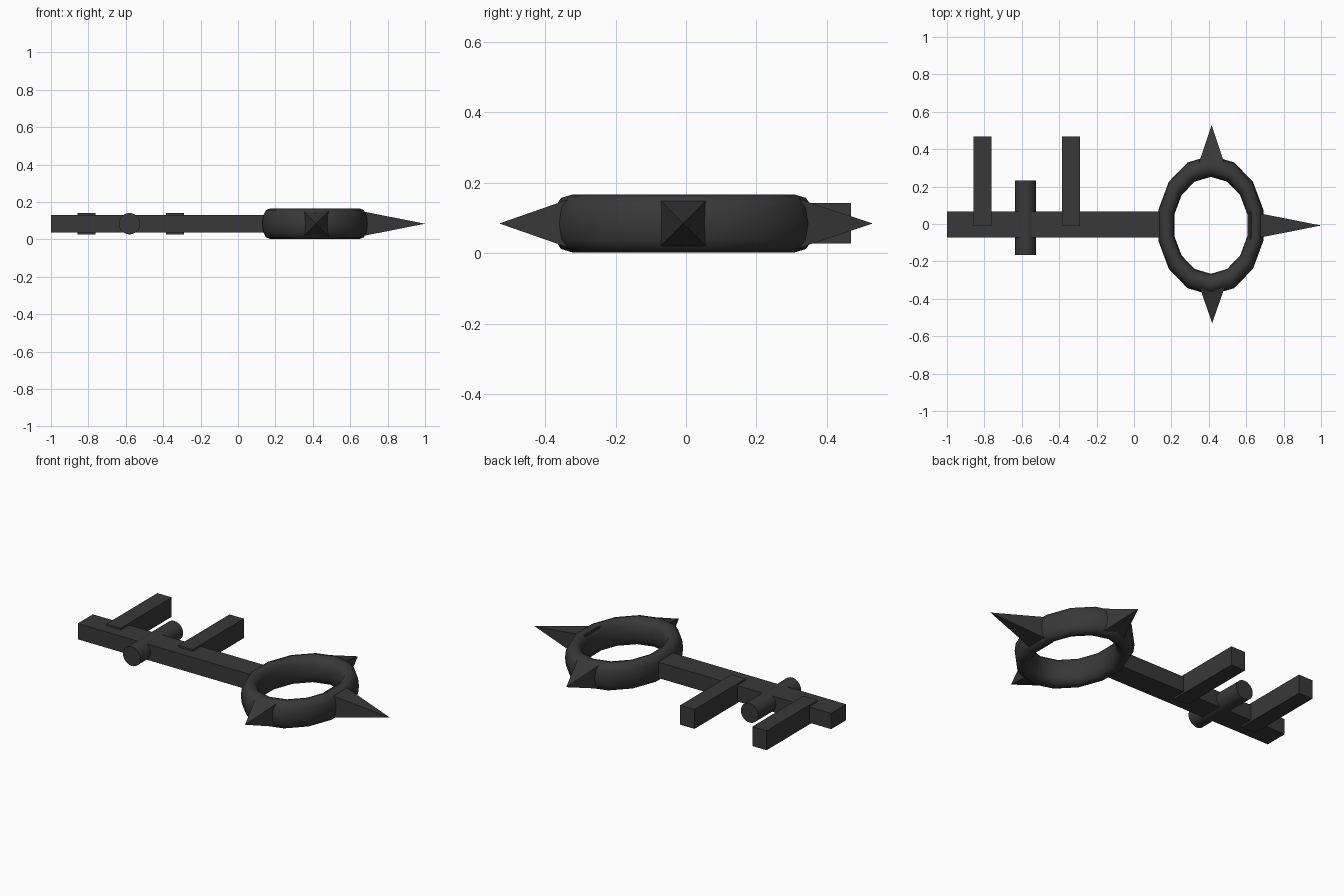
import bpy, bmesh
from math import pi, cos, sin, copysign

if "Cube" in bpy.data.objects:
    bpy.data.objects.remove(bpy.data.objects["Cube"])

ZC = 0.084  # mid height of the whole key

# dark iron colour shared by every part
iron = bpy.data.materials.new("dark_iron")
iron.diffuse_color = (0.04, 0.04, 0.04, 1)
iron.use_nodes = True
iron.node_tree.nodes["Principled BSDF"].inputs["Base Color"].default_value = iron.diffuse_color


def finish(name, bm, smooth=False):
    bmesh.ops.recalc_face_normals(bm, faces=bm.faces[:])
    me = bpy.data.meshes.new(name)
    bm.to_mesh(me)
    bm.free()
    me.materials.append(iron)
    ob = bpy.data.objects.new(name, me)
    bpy.context.collection.objects.link(ob)
    if smooth:
        bpy.ops.object.select_all(action='DESELECT')
        bpy.context.view_layer.objects.active = ob
        ob.select_set(True)
        bpy.ops.object.shade_smooth_by_angle(angle=0.75)
    return ob


def box(name, x0, x1, y0, y1, z0, z1):
    bm = bmesh.new()
    bmesh.ops.create_cube(bm, size=1)
    for v in bm.verts:
        v.co = ((x0 + x1) / 2 + v.co.x * (x1 - x0),
                (y0 + y1) / 2 + v.co.y * (y1 - y0),
                (z0 + z1) / 2 + v.co.z * (z1 - z0))
    return finish(name, bm)


def spike(name, base, tip, half=0.075):
    # four-sided pyramid from a square base to a tip, along x or y
    bm = bmesh.new()
    along_x = abs(tip[0] - base[0]) > abs(tip[1] - base[1])
    ring = []
    for a, b in ((-1, -1), (1, -1), (1, 1), (-1, 1)):
        dx, dy = (0, a * half) if along_x else (a * half, 0)
        ring.append(bm.verts.new((base[0] + dx, base[1] + dy, ZC + b * half)))
    top = bm.verts.new((tip[0], tip[1], ZC))
    bm.faces.new(ring)
    for i in range(4):
        bm.faces.new((ring[i], ring[(i + 1) % 4], top))
    return finish(name, bm)


# shaft and the two square teeth
box("shaft", -1.0, 0.17, -0.073, 0.068, 0.037, 0.131)
for i, x in enumerate((-0.81, -0.337)):
    box(f"tooth_{i + 1}", x - 0.047, x + 0.047, -0.01, 0.469, 0.027, 0.142)

# round cross pin
bm = bmesh.new()
bmesh.ops.create_cone(bm, cap_ends=True, segments=32, radius1=0.057,
                      radius2=0.057, depth=0.4)
for v in bm.verts:
    v.co = (v.co.x - 0.58, v.co.z + 0.033, v.co.y + ZC)
finish("cross_pin", bm, True)

# oval ring handle with a 14-sided path and softly squared section
N, M = 14, 12
bm = bmesh.new()
grid = []
for i in range(N):
    a = pi / 2 + 2 * pi * i / N
    row = []
    for j in range(M):
        t = 2 * pi * j / M
        c = copysign(abs(cos(t)) ** 0.85, cos(t))
        s = copysign(abs(sin(t)) ** 0.85, sin(t))
        r = 1 + 0.18 * c
        row.append(bm.verts.new((0.411 + 0.244 * r * cos(a),
                                 -0.007 + 0.316 * r * sin(a), ZC + 0.082 * s)))
    grid.append(row)
for i in range(N):
    for j in range(M):
        k, l = (i + 1) % N, (j + 1) % M
        bm.faces.new((grid[i][j], grid[k][j], grid[k][l], grid[i][l]))
finish("ring_handle", bm, True)

# three spikes around the ring
spike("end_spike", (0.62, -0.008), (1.0, -0.008))
spike("back_spike", (0.415, 0.305), (0.415, 0.53))
spike("front_spike", (0.418, -0.315), (0.418, -0.53))
